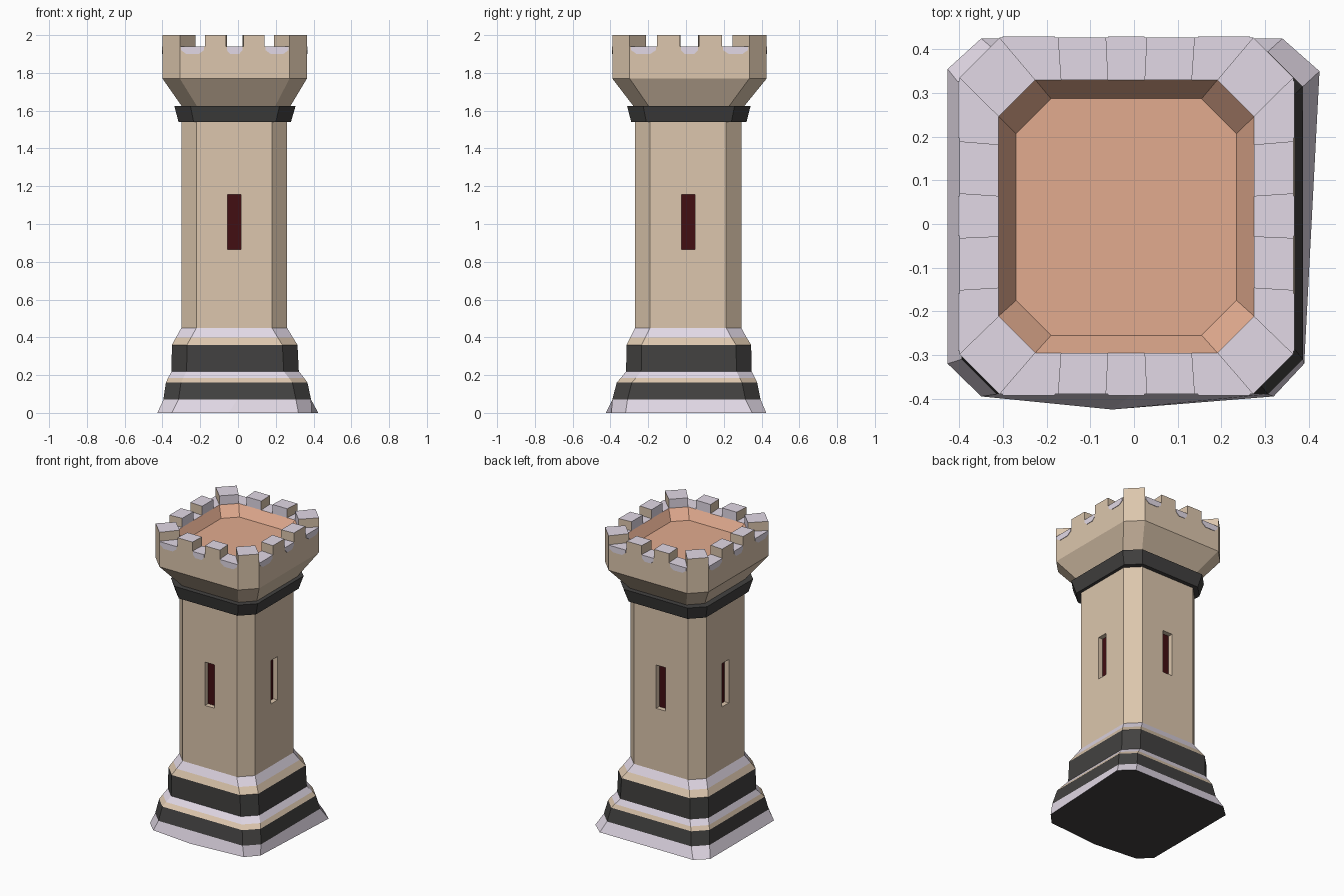
import bpy, bmesh
from mathutils import Vector

if "Cube" in bpy.data.objects:
    bpy.data.objects.remove(bpy.data.objects["Cube"])


def material(name, rgb):
    m = bpy.data.materials.new(name)
    lin = [((c / 255 + 0.055) / 1.055) ** 2.4 for c in rgb]
    m.diffuse_color = (*lin, 1)
    m.use_nodes = True
    m.node_tree.nodes["Principled BSDF"].inputs["Base Color"].default_value = m.diffuse_color
    return m


MATS = [material("tan stone", (220, 198, 173)),
        material("pale lavender stone", (226, 217, 230)),
        material("charcoal stone", (66, 65, 64)),
        material("terracotta floor", (226, 171, 143)),
        material("dark red opening", (66, 14, 18))]
TAN, PALE, DARK, CLAY, RED = range(5)


def octagon(x0, x1, y0, y1, c, mid=False):
    """Square with cut corners, anticlockwise from the front left."""
    p = [(x0 + c, y0), (x1 - c, y0), (x1, y0 + c), (x1, y1 - c),
         (x1 - c, y1), (x0 + c, y1), (x0, y1 - c), (x0, y0 + c)]
    if mid:
        p.insert(1, ((x0 + x1) / 2, y0))
    return p


def finish(bm, name):
    me = bpy.data.meshes.new(name)
    bm.normal_update()
    bm.to_mesh(me)
    bm.free()
    for m in MATS:
        me.materials.append(m)
    ob = bpy.data.objects.new(name, me)
    bpy.context.collection.objects.link(ob)
    return ob


def loft(rings, mats, bottom=None, top=None):
    """Skin (outline, z) rings; one material per band, optional end caps."""
    bm = bmesh.new()
    vs = [[bm.verts.new((x, y, z)) for x, y in pts] for pts, z in rings]
    n = len(vs[0])
    for a, b, m in zip(vs, vs[1:], mats):
        for i in range(n):
            j = (i + 1) % n
            bm.faces.new((a[i], a[j], b[j], b[i])).material_index = m
    if bottom is not None:
        bm.faces.new(vs[0][::-1]).material_index = bottom
    if top is not None:
        bm.faces.new(vs[-1]).material_index = top
    bm.normal_update()
    return bm


# Stepped base with an uneven foot
foot = [(-.35, -.395), (-.05, -.425), (.32, -.395), (.39, -.32), (.425, .35),
        (.34, .425), (-.35, .425), (-.427, .355), (-.427, -.32)]
steps = [((-.395, .387, -.39, .395, .08), .07),
         ((-.382, .368, -.367, .377, .08), .16),
         ((-.37, .35, -.345, .365, .08), .185),
         ((-.352, .322, -.317, .347, .08), .22),
         ((-.35, .315, -.315, .345, .08), .36),
         ((-.328, .29, -.295, .32, .08), .40),
         ((-.30, .26, -.27, .293, .08), .45)]
rings = [(foot, 0)] + [(octagon(*o, mid=True), z) for o, z in steps]
finish(loft(rings, [PALE, DARK, TAN, PALE, DARK, TAN, PALE], bottom=DARK), "base")

# Shaft with a recessed slit on each wide side
body = octagon(-.30, .26, -.27, .293, .08)
bm = loft([(body, .45), (body, 1.56)], [TAN])
wide = [f for f in bm.faces if max(abs(f.normal.x), abs(f.normal.y)) > .99]
bmesh.ops.inset_individual(bm, faces=wide, thickness=.05)
for f in wide:
    out = f.normal.copy()
    side = Vector((-out.y, out.x, 0))
    mid = f.calc_center_median()
    for v in f.verts:
        s = 1 if (v.co - mid).dot(side) > 0 else -1
        up = 1.155 if v.co.z > mid.z else .865
        v.co = Vector((mid.x, mid.y, up)) + side * s * .035
    back = bmesh.ops.extrude_discrete_faces(bm, faces=[f])["faces"][0]
    bmesh.ops.translate(bm, verts=back.verts, vec=out * -.032)
    back.material_index = RED
finish(bm, "shaft")

# Dark band under the crown
finish(loft([(octagon(-.315, .28, -.29, .32, .08), 1.54),
             (octagon(-.337, .305, -.312, .342, .085), 1.625)],
            [DARK], DARK, DARK), "neck_band")

# Flared crown with sunken floor
outer = octagon(-.40, .365, -.39, .427, .092)
inner = octagon(-.31, .275, -.295, .33, .084)
finish(loft([(octagon(-.295, .275, -.275, .305, .08), 1.62), (outer, 1.77),
             (outer, 1.94), (inner, 1.94),
             (octagon(-.27, .235, -.255, .287, .08), 1.875)],
            [TAN, TAN, PALE, CLAY], top=CLAY), "crown")

# Battlements: one block on each cut corner, two on each wide side
OUT_T = (0, .23, .42, .58, .77, 1)
IN_T = (0, .14, .40, .60, .86, 1)
merlons, sills = bmesh.new(), bmesh.new()


def along(a, b, t):
    return Vector(a).lerp(Vector(b), t)


def add_merlon(o0, o1, i1, i0):
    lo = [merlons.verts.new((*p, 1.94)) for p in (o0, o1, i1, i0)]
    hi = [merlons.verts.new((*p, 2.0)) for p in (o0, o1, i1, i0)]
    for k in range(4):
        j = (k + 1) % 4
        face = merlons.faces.new((lo[k], lo[j], hi[j], hi[k]))
        face.material_index = PALE if k == 2 else TAN
    merlons.faces.new(hi).material_index = PALE


def add_sill(a, b):
    """Thin pale plate hanging below a gap, narrower at its lower edge."""
    d = (b - a).normalized()
    push = Vector((d.y, -d.x)) * .003
    shape = [(.05, 1.92), (.25, 1.90), (.75, 1.90), (.95, 1.92), (.95, 1.94), (.05, 1.94)]
    front = [sills.verts.new((*(along(a, b, t) + push), z)) for t, z in shape]
    rear = [sills.verts.new((*along(a, b, t), z)) for t, z in shape]
    sills.faces.new(front)
    for k in range(6):
        j = (k + 1) % 6
        sills.faces.new((front[j], front[k], rear[k], rear[j]))
    for face in sills.faces:
        face.material_index = PALE


for e in range(8):
    o, p = Vector(outer[e]), Vector(outer[(e + 1) % 8])
    i, q = Vector(inner[e]), Vector(inner[(e + 1) % 8])
    if e % 2:
        add_merlon(o, p, q, i)
        continue
    for s in range(5):
        a, b = along(o, p, OUT_T[s]), along(o, p, OUT_T[s + 1])
        if s % 2:
            add_merlon(a, b, along(i, q, IN_T[s + 1]), along(i, q, IN_T[s]))
        else:
            add_sill(a, b)
finish(merlons, "battlements")
finish(sills, "gap_sills")
